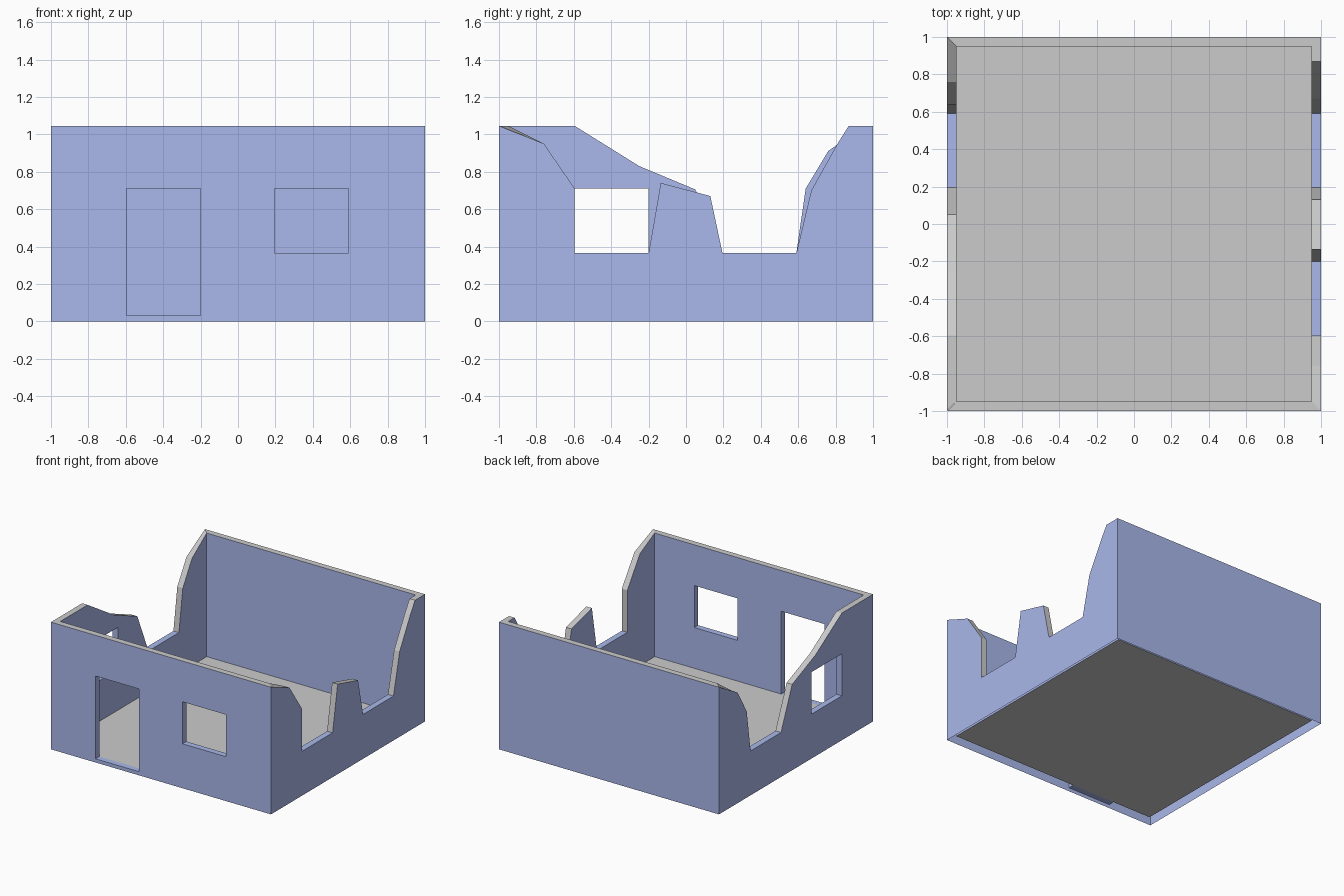
import bpy, bmesh, math
from mathutils import Matrix

if "Cube" in bpy.data.objects:
    bpy.data.objects.remove(bpy.data.objects["Cube"])

TOP, SILL, HEAD, FLOOR, T = 1.045, 0.365, 0.71, 0.03, 0.05

blue = bpy.data.materials.new("blue_wall")
blue.diffuse_color = (0.40, 0.48, 0.83, 1)
blue.use_nodes = True
blue.node_tree.nodes["Principled BSDF"].inputs["Base Color"].default_value = blue.diffuse_color


def finish(bm, name, turn=0, mat=None):
    bm.transform(Matrix.Rotation(math.radians(turn), 4, 'Z'))
    me = bpy.data.meshes.new(name)
    bm.to_mesh(me)
    bm.free()
    if mat:
        me.materials.append(mat)
    ob = bpy.data.objects.new(name, me)
    bpy.context.collection.objects.link(ob)


def outer(p):
    return (p[0], -1, p[1])


def inner(p):
    # mitred corners: the inner skin stops one wall thickness short
    return (max(-1 + T, min(1 - T, p[0])), -1 + T, p[1])


def skin(bm, place, bottom, top, holes, facing):
    # one flat wall sheet with openings
    edges = []
    for loop in [[(-1, bottom), (1, bottom)] + top[::-1]] + holes:
        vs = [bm.verts.new(place(p)) for p in loop]
        edges += [bm.edges.new((vs[i - 1], vs[i])) for i in range(len(vs))]
    res = bmesh.ops.triangle_fill(bm, edges=edges, use_beauty=True, normal=(0, facing, 0))
    for f in res["geom"]:
        if isinstance(f, bmesh.types.BMFace):
            f.normal_update()
            if f.normal.y * facing < 0:
                f.normal_flip()


def strip(bm, a, b):
    # quad spanning the wall thickness
    bm.faces.new([bm.verts.new(c) for c in (outer(a), outer(b), inner(b), inner(a))])


def wall(name, turn, top, holes=()):
    holes = [[(a, z0), (b, z0), (b, z1), (a, z1)] for a, b, z0, z1 in holes]
    bm, cap = bmesh.new(), bmesh.new()
    skin(bm, outer, 0, top, holes, -1)
    skin(bm, inner, FLOOR, top, holes, 1)
    for h in holes:
        for i in range(4):
            strip(bm, h[i], h[(i + 1) % 4])
    # sills of broken windows stay blue, every other top edge is grey
    for a, b in zip(top, top[1:]):
        strip(bm if a[1] == b[1] == SILL else cap, a, b)
    for m in (bm, cap):
        bmesh.ops.remove_doubles(m, verts=m.verts, dist=1e-5)
    finish(bm, name, turn, blue)
    finish(cap, name + "_top_edge", turn)


# intact front (door and window) and back walls
flat = [(-1, TOP), (1, TOP)]
wall("front_wall", 0, flat, [(-0.595, -0.2, FLOOR, HEAD), (0.195, 0.59, SILL, HEAD)])
wall("back_wall", 180, flat)

# broken right wall, both windows open at the top
wall("right_wall", 90, [
    (-1, TOP), (-0.76, 0.95), (-0.595, HEAD), (-0.595, SILL), (-0.2, SILL),
    (-0.135, 0.74), (0.13, 0.67), (0.195, SILL), (0.59, SILL),
    (0.67, 0.70), (0.81, 0.95), (0.87, TOP), (1, TOP)])

# broken left wall, one whole window left
wall("left_wall", -90, [
    (-1, TOP), (-0.76, 0.91), (-0.64, HEAD), (-0.59, SILL), (-0.195, SILL),
    (-0.05, 0.705), (0.25, 0.83), (0.595, TOP), (1, TOP)],
    [(0.2, 0.595, SILL, HEAD)])

# floor
bm = bmesh.new()
bmesh.ops.create_grid(bm, x_segments=1, y_segments=1, size=1 - T,
                      matrix=Matrix.Translation((0, 0, FLOOR)))
finish(bm, "floor")
